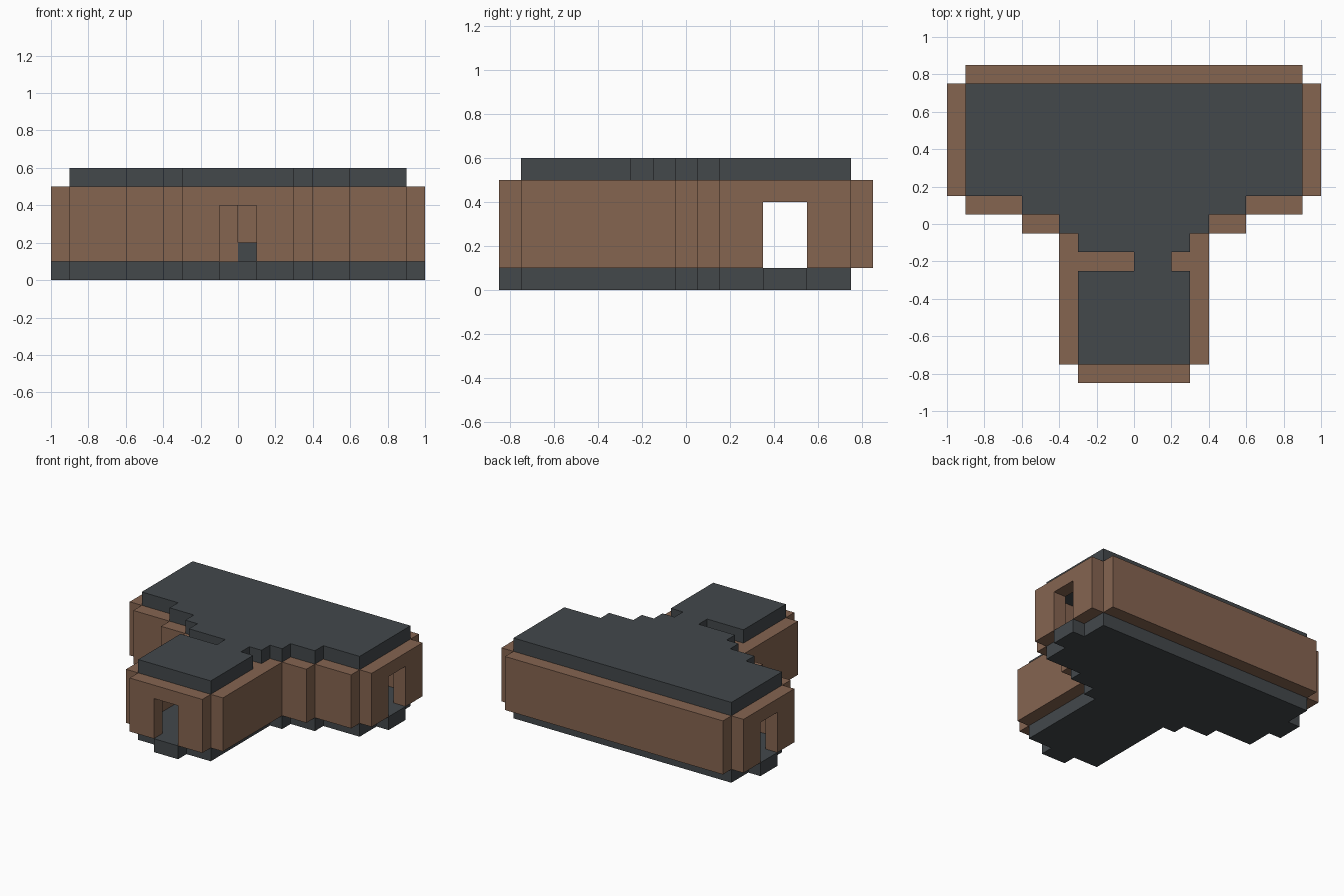
import bpy
import bmesh
from mathutils import Vector

cube = bpy.data.objects.get("Cube")
if cube:
    bpy.data.objects.remove(cube, do_unlink=True)


def make_material(name, rgb):
    mat = bpy.data.materials.new(name)
    mat.use_nodes = True
    mat.diffuse_color = (*rgb, 1)
    mat.node_tree.nodes["Principled BSDF"].inputs["Base Color"].default_value = (*rgb, 1)
    return mat


SLATE = make_material("slate grey", (0.056, 0.065, 0.071))
BROWN = make_material("clay brown", (0.235, 0.128, 0.081))


def prism(name, points, extrusion, mat):
    """Flat outline pushed along one direction into a solid."""
    bm = bmesh.new()
    face = bm.faces.new([bm.verts.new(p) for p in points])
    grown = bmesh.ops.extrude_face_region(bm, geom=[face], use_keep_orig=True)
    moved = [v for v in grown["geom"] if isinstance(v, bmesh.types.BMVert)]
    bmesh.ops.translate(bm, verts=moved, vec=Vector(extrusion))
    bmesh.ops.recalc_face_normals(bm, faces=bm.faces)
    mesh = bpy.data.meshes.new(name)
    bm.to_mesh(mesh)
    bm.free()
    mesh.materials.append(mat)
    obj = bpy.data.objects.new(name, mesh)
    bpy.context.collection.objects.link(obj)
    return obj


def slab(name, outline, z0, z1, mat):
    return prism(name, [(x, y, z0) for x, y in outline], (0, 0, z1 - z0), mat)


def box(name, x0, x1, y0, y1, z0=0.1, z1=0.5, mat=BROWN):
    return slab(name, [(x0, y0), (x1, y0), (x1, y1), (x0, y1)], z0, z1, mat)


def door_profile(a, b):
    """Wall elevation from a to b with a doorway in the middle."""
    m = (a + b) / 2
    return [(a, 0.1), (m - 0.1, 0.1), (m - 0.1, 0.4), (m + 0.1, 0.4),
            (m + 0.1, 0.1), (b, 0.1), (b, 0.5), (a, 0.5)]


def mirrored(half):
    return half + [(-x, y) for x, y in reversed(half)]


# Stepped shoulders shared by floor and roof, from the waist to the back
shoulder = [(0.3, -0.05), (0.4, -0.05), (0.4, 0.05), (0.6, 0.05),
            (0.6, 0.15), (0.9, 0.15)]
back = [(0.9, 0.75)]

# Floor with a threshold under each outer doorway
sill = [(1, 0.35), (1, 0.55)]
side_sill = [(0.9, 0.35)] + sill + [(0.9, 0.55)]
front_sill = [(0.1, -0.85), (0.1, -0.75), (0.3, -0.75)]
slab("floor", mirrored(front_sill + shoulder + side_sill + back), 0, 0.1, SLATE)

# Roof, narrowed to a neck above the inner passage
waist = [(0.3, -0.25), (0.2, -0.25), (0.2, -0.15), (0.3, -0.15)]
left_half = [(0.3, -0.75)] + waist + shoulder + back
right_half = [(-x, y) for x, y in left_half]
right_half = [(0, y) if x == -0.2 else (x, y) for x, y in right_half]
slab("roof", left_half + right_half[::-1], 0.5, 0.6, SLATE)

# Walls with doorways
prism("front_wall", [(x, -0.85, z) for x, z in door_profile(-0.3, 0.3)],
      (0, 0.1, 0), BROWN)
for side, s in (("left", 1), ("right", -1)):
    prism(side + "_hall_wall", [(s * 0.9, y, z) for y, z in door_profile(0.15, 0.75)],
          (s * 0.1, 0, 0), BROWN)
    # Plain walls stepping down to the front room
    for name, x0, x1, y0, y1 in (("outer_shoulder_wall", 0.6, 0.9, 0.05, 0.15),
                                 ("inner_shoulder_wall", 0.4, 0.6, -0.05, 0.05),
                                 ("front_room_wall", 0.3, 0.4, -0.75, -0.05)):
        xs = sorted((s * x0, s * x1))
        box(side + "_" + name, *xs, y0, y1)

box("back_wall", -0.9, 0.9, 0.75, 0.85)

# Partition between the rooms, with a raised step in the passage
box("partition_right", -0.3, 0, -0.25, -0.15)
box("partition_left", 0.2, 0.3, -0.25, -0.15)
box("passage_step", 0, 0.2, -0.25, -0.15, 0.1, 0.2, SLATE)
